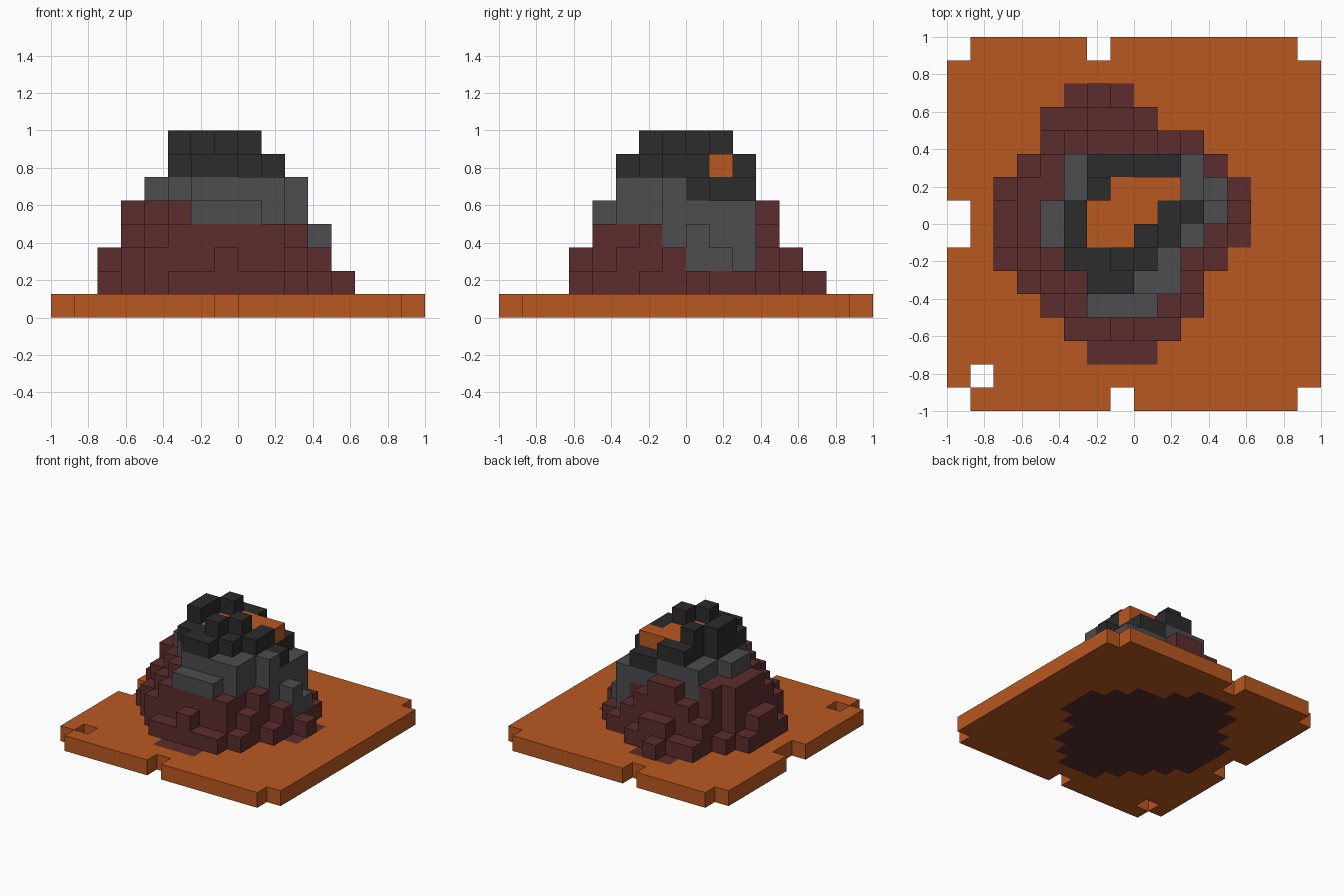
import bpy
import bmesh
from math import radians
from mathutils import Vector

default = bpy.data.objects.get("Cube")
if default:
    bpy.data.objects.remove(default, do_unlink=True)

GRID = 16
UNIT = 2 / GRID

COLOURS = {
    "lava": (0.491, 0.098, 0.015, 1),
    "brown": (0.107, 0.026, 0.027, 1),
    "stone": (0.074, 0.074, 0.08, 1),
    "charcoal": (0.025, 0.025, 0.025, 1),
}

# Mountain rows from back to front: column heights, then surface kinds
# (b = brown slope, s = grey stone, r = dark rim, l = lava pool)
ROWS = [
    ("...121.....", "...bbb....."),
    ("..22332....", "..bbbbb...."),
    ("..3455432..", "..bbbbbbb.."),
    (".256776652.", ".bbsrrrrsb."),
    ("25568777531", "bbbsrlllssb"),
    ("35687777642", "bbsrlllrrsb"),
    ("35687787631", "bbsrllrrsbb"),
    ("2457787642.", "bbbrrrrsbb."),
    (".34577663..", ".bbbrrssb.."),
    ("..3455542..", "..bbsssbb.."),
    ("...22322...", "...bbbbb..."),
    ("....111....", "....bbb...."),
]
LEFT, BACK = 2, 13

# Cells missing from the ground slab
last = GRID - 1
GAPS = {(0, 0), (last, 0), (0, last), (last, last),
        (6, last), (7, 0), (0, 7), (0, 8), (1, 1)}


def block_part(kind, i, j, k):
    """Which part a block belongs to, from its column kind and level."""
    east = i >= 10 and j >= 7
    stone_from = 2 if east else 4
    rim_from = 5 if i >= 8 and j >= 8 else 6
    if kind == "l" and k == 6:
        return "lava_pool"
    if kind in "rl" and k >= rim_from:
        return "crater_rim"
    if kind != "b" and k >= stone_from:
        return "stone_slope"
    return "mountain_base"


# Fill the block grid
blocks = {(i, j, 0): "ground_slab" for i in range(GRID) for j in range(GRID)
          if (i, j) not in GAPS}
for r, (heights, kinds) in enumerate(ROWS):
    for c, (height, kind) in enumerate(zip(heights, kinds)):
        if kind == ".":
            continue
        i, j = LEFT + c, BACK - r
        for k in range(int(height)):
            blocks[i, j, k] = block_part(kind, i, j, k)


def make_material(name, colour):
    mat = bpy.data.materials.new(name)
    mat.use_nodes = True
    mat.diffuse_color = colour
    mat.node_tree.nodes["Principled BSDF"].inputs["Base Color"].default_value = colour
    return mat


def build_part(name, mat):
    """Make the outer skin of all blocks of one part."""
    bm = bmesh.new()
    for cell, part in blocks.items():
        if part != name:
            continue
        centre = Vector(cell) + Vector((0.5, 0.5, 0.5))
        for axis in range(3):
            for sign in (-1, 1):
                n = Vector((0, 0, 0))
                n[axis] = sign
                if tuple(int(a + b) for a, b in zip(cell, n)) in blocks:
                    continue
                u = Vector((0, 0, 0))
                u[(axis + 1) % 3] = 0.5
                v = n.cross(u)
                mid = centre + n / 2
                corners = [mid - u - v, mid + u - v, mid + u + v, mid - u + v]
                bm.faces.new([bm.verts.new((p - Vector((GRID / 2, GRID / 2, 0))) * UNIT)
                              for p in corners])
    bmesh.ops.remove_doubles(bm, verts=bm.verts, dist=UNIT / 100)
    bmesh.ops.dissolve_limit(bm, angle_limit=radians(1), verts=bm.verts, edges=bm.edges)
    mesh = bpy.data.meshes.new(name)
    bm.to_mesh(mesh)
    bm.free()
    mesh.materials.append(mat)
    bpy.context.collection.objects.link(bpy.data.objects.new(name, mesh))


# Build the parts
materials = {name: make_material(name, colour) for name, colour in COLOURS.items()}
for part, colour in (("ground_slab", "lava"), ("mountain_base", "brown"),
                     ("stone_slope", "stone"), ("crater_rim", "charcoal"),
                     ("lava_pool", "lava")):
    build_part(part, materials[colour])
